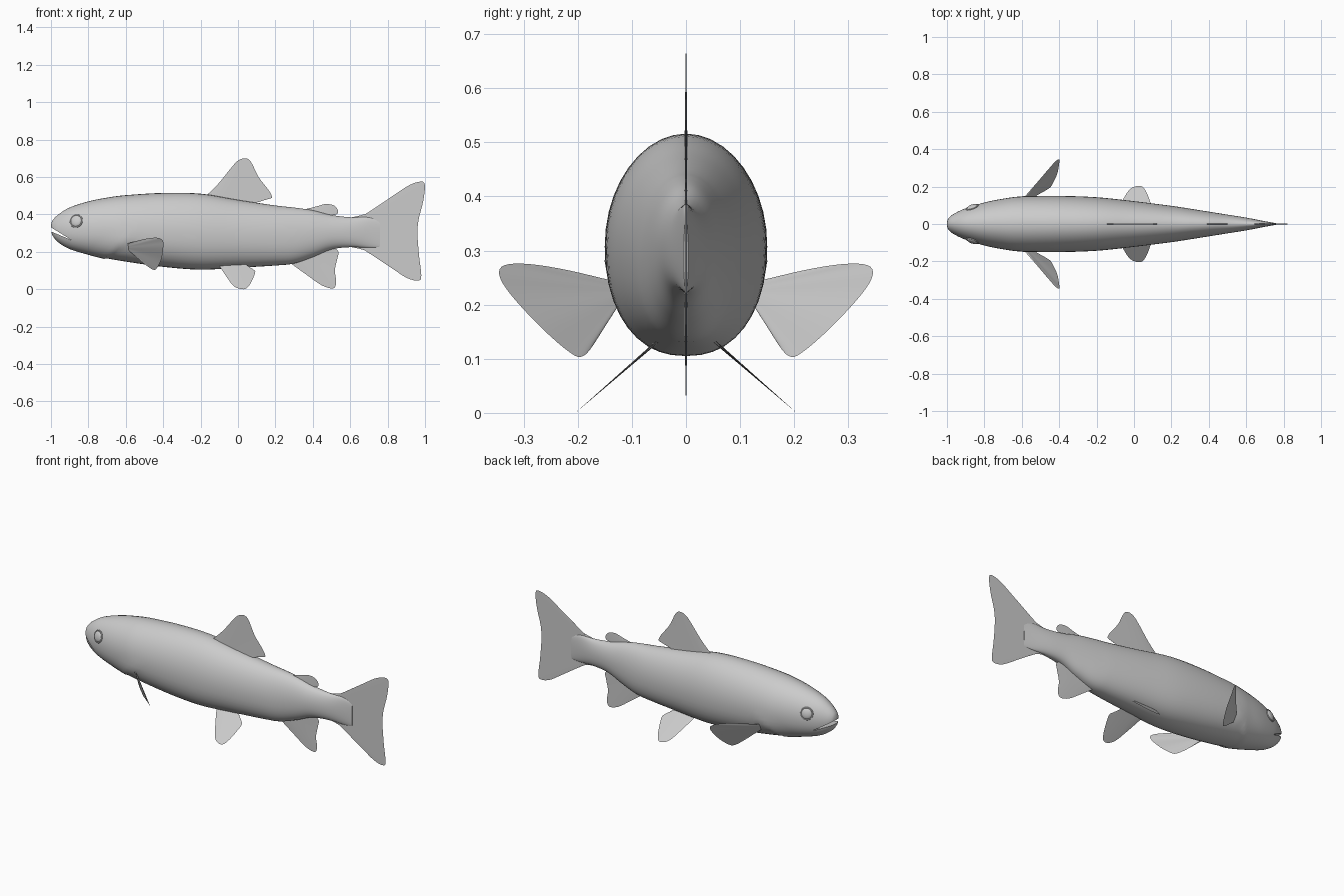
import bpy, bmesh
from math import sin, cos, pi, copysign
from mathutils import Vector

default = bpy.data.objects.get("Cube")
if default:
    bpy.data.objects.remove(default, do_unlink=True)

grey = bpy.data.materials.new("plain_grey")
grey.use_nodes = True
grey.diffuse_color = (0.6, 0.6, 0.6, 1)
grey.node_tree.nodes["Principled BSDF"].inputs["Base Color"].default_value = grey.diffuse_color


def smooth_path(points, steps):
    """Catmull-Rom interpolation of points of any dimension."""
    result = []
    last = len(points) - 1
    for i in range(last):
        before, start = points[max(i - 1, 0)], points[i]
        end, after = points[i + 1], points[min(i + 2, last)]
        for s in range(steps):
            t = s / steps
            result.append([
                b + 0.5 * t * (c - a + t * (2 * a - 5 * b + 4 * c - d + t * (3 * (b - c) + d - a)))
                for a, b, c, d in zip(before, start, end, after)])
    result.append(list(points[last]))
    return result


def finish(bm, name):
    bmesh.ops.recalc_face_normals(bm, faces=bm.faces)
    mesh = bpy.data.meshes.new(name)
    bm.to_mesh(mesh)
    bm.free()
    mesh.materials.append(grey)
    obj = bpy.data.objects.new(name, mesh)
    bpy.context.collection.objects.link(obj)
    return obj


def activate(obj):
    bpy.ops.object.select_all(action="DESELECT")
    obj.select_set(True)
    bpy.context.view_layer.objects.active = obj


def shade(obj, angle=0.6):
    activate(obj)
    bpy.ops.object.shade_smooth_by_angle(angle=angle)


# Body: lofted egg-shaped rings given as (x, top, bottom, half width)
stations = [
    (-1.0, .345, .315, .01), (-.99, .37, .285, .033), (-.96, .4, .25, .056),
    (-.9, .437, .215, .084), (-.8, .47, .185, .115), (-.7, .49, .165, .135),
    (-.6, .503, .148, .147), (-.4, .515, .12, .15), (-.2, .511, .105, .143),
    (0, .478, .115, .122), (.2, .448, .127, .097), (.3, .437, .138, .082),
    (.4, .422, .172, .066), (.5, .397, .213, .05), (.6, .385, .225, .034),
    (.7, .385, .222, .015), (.76, .36, .225, .004),
]
SIDES = 40


def body_point(x, top, bottom, width, angle):
    middle = bottom + 0.47 * (top - bottom)
    up, side = cos(angle), sin(angle)
    if up >= 0:
        return Vector((x, width * side, middle + (top - middle) * up))
    power = 0.88
    return Vector((x, width * copysign(abs(side) ** power, side),
                   middle - (middle - bottom) * abs(up) ** power))


def gill_bulge(point, middle):
    """Raise the gill cover, ending in a step along its rear edge."""
    rear = -0.56 - 1.3 * max(0, 0.28 - point.z)
    ahead = rear - point.x
    if point.z < 0.32 and 0 < ahead < 0.14:
        gain = 1 + 0.035 * (1 - ahead / 0.14) * min(1, (0.32 - point.z) / 0.05)
        point.y *= gain
        point.z = middle + (point.z - middle) * gain
    return point


bm = bmesh.new()
rings = []
for x, top, bottom, width in smooth_path(stations, 6):
    middle = (top + bottom) / 2
    rings.append([bm.verts.new(gill_bulge(
        body_point(x, top, bottom, width, 2 * pi * k / SIDES), middle))
        for k in range(SIDES)])
for ring, following in zip(rings, rings[1:]):
    for k in range(SIDES):
        n = (k + 1) % SIDES
        bm.faces.new((ring[k], ring[n], following[n], following[k]))
bm.faces.new(rings[0])
bm.faces.new(rings[-1])
body = finish(bm, "body")

# Mouth: a narrow wedge cut into the snout
bm = bmesh.new()
wedge = [(-1.05, .362), (-.89, .263), (-1.05, .33)]
near, far = [[bm.verts.new((x, y, z)) for x, z in wedge] for y in (-.3, .3)]
bm.faces.new(near)
bm.faces.new(far)
for i in range(3):
    j = (i + 1) % 3
    bm.faces.new((near[i], near[j], far[j], far[i]))
cutter = finish(bm, "mouth_cutter")
cutter.hide_render = True
activate(body)
cut = body.modifiers.new("mouth", "BOOLEAN")
cut.operation = "DIFFERENCE"
cut.solver = "EXACT"
cut.object = cutter
bpy.ops.object.modifier_apply(modifier=cut.name)
bpy.data.objects.remove(cutter, do_unlink=True)
shade(body)


# Fins: thin blades, tapering from the base line to a sharp outer edge
def make_fin(name, outline, base_start, base_end, thickness=0.003):
    edge = [Vector(p) for p in smooth_path(outline, 4)]
    start, end = Vector(base_start), Vector(base_end)
    count, rows = len(edge) - 1, 5
    normal = Vector()
    for p, q in zip(edge, edge[1:]):
        normal += (p - start).cross(q - start)
    normal.normalize()
    bm = bmesh.new()
    for side in (-1, 1):
        grid = []
        for r in range(rows + 1):
            v = r / rows
            shift = normal * side * thickness * (1 - v)
            grid.append([bm.verts.new(start.lerp(end, i / count).lerp(p, v) + shift)
                         for i, p in enumerate(edge)])
        for low, high in zip(grid, grid[1:]):
            for i in range(count):
                bm.faces.new((low[i], low[i + 1], high[i + 1], high[i]))
    bmesh.ops.remove_doubles(bm, verts=bm.verts, dist=0.00005)
    shade(finish(bm, name))


def upright(points):
    return [(x, 0, z) for x, z in points]


def splayed(points, side):
    return [(x, side * (.055 + 1.15 * (.13 - z)), z) for x, z in points]


dorsal = upright([(-.165, .505), (-.1, .57), (-.04, .645), (0, .688), (.04, .7),
                  (.07, .68), (.11, .6), (.16, .535), (.18, .5), (.172, .485), (.08, .465)])
make_fin("dorsal_fin", dorsal, (-.15, 0, .48), (.08, 0, .45))

adipose = upright([(.36, .428), (.42, .443), (.47, .456), (.515, .447),
                   (.535, .42), (.525, .4), (.48, .395)])
make_fin("adipose_fin", adipose, (.38, 0, .41), (.48, 0, .385))

anal = upright([(.28, .14), (.37, .075), (.45, .02), (.51, .005), (.525, .04),
                (.518, .1), (.53, .16), (.537, .2), (.515, .222)])
make_fin("anal_fin", anal, (.3, 0, .16), (.5, 0, .23))

tail = upright([(.6, .383), (.7, .41), (.8, .475), (.9, .548), (.97, .575), (.999, .56),
                (.99, .47), (.965, .37), (.96, .29), (.968, .18), (.98, .075), (.965, .047),
                (.9, .062), (.8, .13), (.7, .2), (.6, .227)])
make_fin("tail_fin", tail, (.6, 0, .37), (.6, 0, .24))

pelvic = [(-.1, .125), (-.06, .065), (-.02, .015), (.03, 0), (.06, .02),
          (.085, .07), (.09, .1), (.05, .118)]
pectoral = [(-.59, .14, .245), (-.52, .22, .264), (-.46, .29, .275), (-.42, .335, .273),
            (-.4, .345, .255), (-.4, .325, .22), (-.41, .27, .16), (-.435, .215, .112),
            (-.455, .19, .105), (-.5, .165, .135), (-.57, .13, .195)]

# Paired fins and eyes; the model's left is +y here because the head points to -x
for label, side in (("near", -1), ("far", 1)):
    make_fin(label + "_pelvic_fin", splayed(pelvic, side),
             *splayed([(-.09, .145), (.04, .14)], side))
    make_fin(label + "_pectoral_fin", [(x, side * y, z) for x, y, z in pectoral],
             (-.6, side * .12, .24), (-.58, side * .12, .205))

    facing = Vector((-.35, side, .25)).to_track_quat("Z", "Y").to_euler()
    centre = Vector((-.865, side * .09, .365))
    bpy.ops.mesh.primitive_uv_sphere_add(segments=24, ring_count=12, radius=.031,
                                         location=centre, rotation=facing)
    eye = bpy.context.object
    eye.name = label + "_eye"
    eye.scale.z = 0.4
    bpy.ops.mesh.primitive_torus_add(major_segments=28, minor_segments=8, major_radius=.033,
                                     minor_radius=.004, location=centre, rotation=facing)
    rim = bpy.context.object
    rim.name = label + "_eye_rim"
    for part in (eye, rim):
        part.data.materials.append(grey)
        shade(part)
